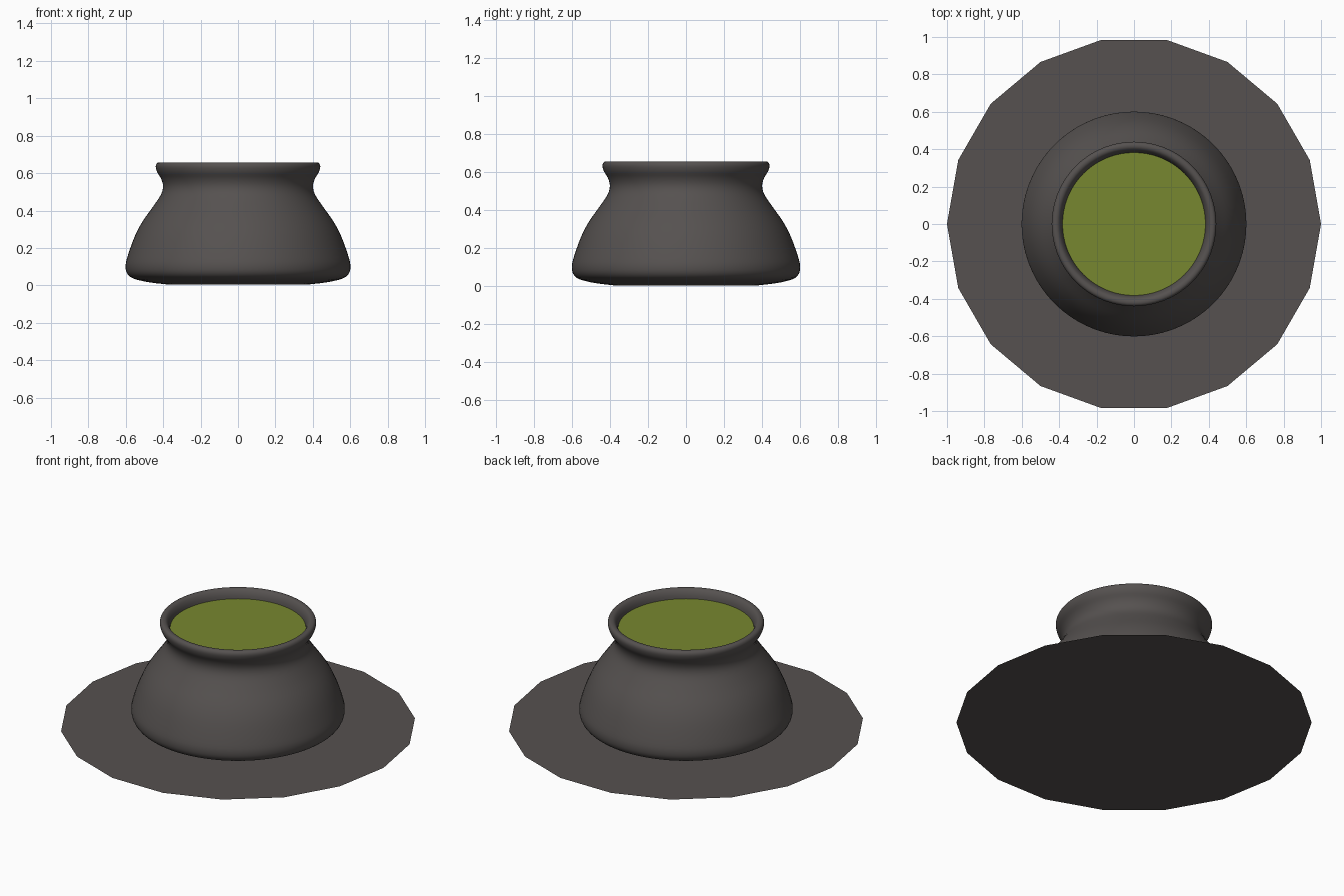
import bpy, bmesh, math

if "Cube" in bpy.data.objects:
    bpy.data.objects.remove(bpy.data.objects["Cube"])


def material(name, rgb):
    m = bpy.data.materials.new(name)
    m.diffuse_color = (*rgb, 1)
    m.use_nodes = True
    m.node_tree.nodes["Principled BSDF"].inputs["Base Color"].default_value = m.diffuse_color
    return m


def make_object(name, bm, mat):
    me = bpy.data.meshes.new(name)
    bm.to_mesh(me)
    bm.free()
    me.materials.append(mat)
    ob = bpy.data.objects.new(name, me)
    bpy.context.collection.objects.link(ob)
    return ob


def disc(name, radius, z, sides, mat):
    bm = bmesh.new()
    vs = [bm.verts.new((radius * math.cos(2 * math.pi * i / sides),
                        radius * math.sin(2 * math.pi * i / sides), z))
          for i in range(sides)]
    bm.faces.new(vs)
    return make_object(name, bm, mat)


def smooth_curve(pts, steps):
    # Catmull-Rom curve through the profile points
    out = []
    p = [pts[0]] + pts + [pts[-1]]
    for a, b, c, d in zip(p, p[1:], p[2:], p[3:]):
        for k in range(steps):
            t = k / steps
            out.append(tuple(0.5 * (2 * b[j] + (c[j] - a[j]) * t
                       + (2 * a[j] - 5 * b[j] + 4 * c[j] - d[j]) * t * t
                       + (3 * b[j] - a[j] - 3 * c[j] + d[j]) * t ** 3)
                       for j in (0, 1)))
    return out + [pts[-1]]


def lathe(name, profile, sides, mat):
    bm = bmesh.new()
    rings = [[bm.verts.new((r * math.cos(2 * math.pi * i / sides),
                            r * math.sin(2 * math.pi * i / sides), z))
              for i in range(sides)] for r, z in profile]
    for lo, hi in zip(rings, rings[1:]):
        for i in range(sides):
            j = (i + 1) % sides
            f = bm.faces.new((lo[i], lo[j], hi[j], hi[i]))
            f.smooth = True
    return make_object(name, bm, mat)


iron = material("dark_iron", (0.092, 0.083, 0.080))
green = material("green_brew", (0.185, 0.245, 0.029))

# Flat 18-sided base plate
disc("base_plate", 1.0, 0.0, 18, iron)

# Pot: belly, neck, rolled rim and inner wall
profile = [(0.37, 0.004), (0.48, 0.017), (0.56, 0.037), (0.592, 0.062),
           (0.601, 0.10), (0.592, 0.15), (0.553, 0.26), (0.51, 0.342),
           (0.455, 0.42), (0.412, 0.485), (0.401, 0.53), (0.411, 0.57),
           (0.432, 0.605), (0.440, 0.635), (0.433, 0.653), (0.418, 0.658),
           (0.402, 0.652), (0.388, 0.63), (0.381, 0.60), (0.376, 0.57)]
lathe("pot", smooth_curve(profile, 3), 72, iron)

# Liquid filling the neck
disc("liquid", 0.383, 0.605, 72, green)
